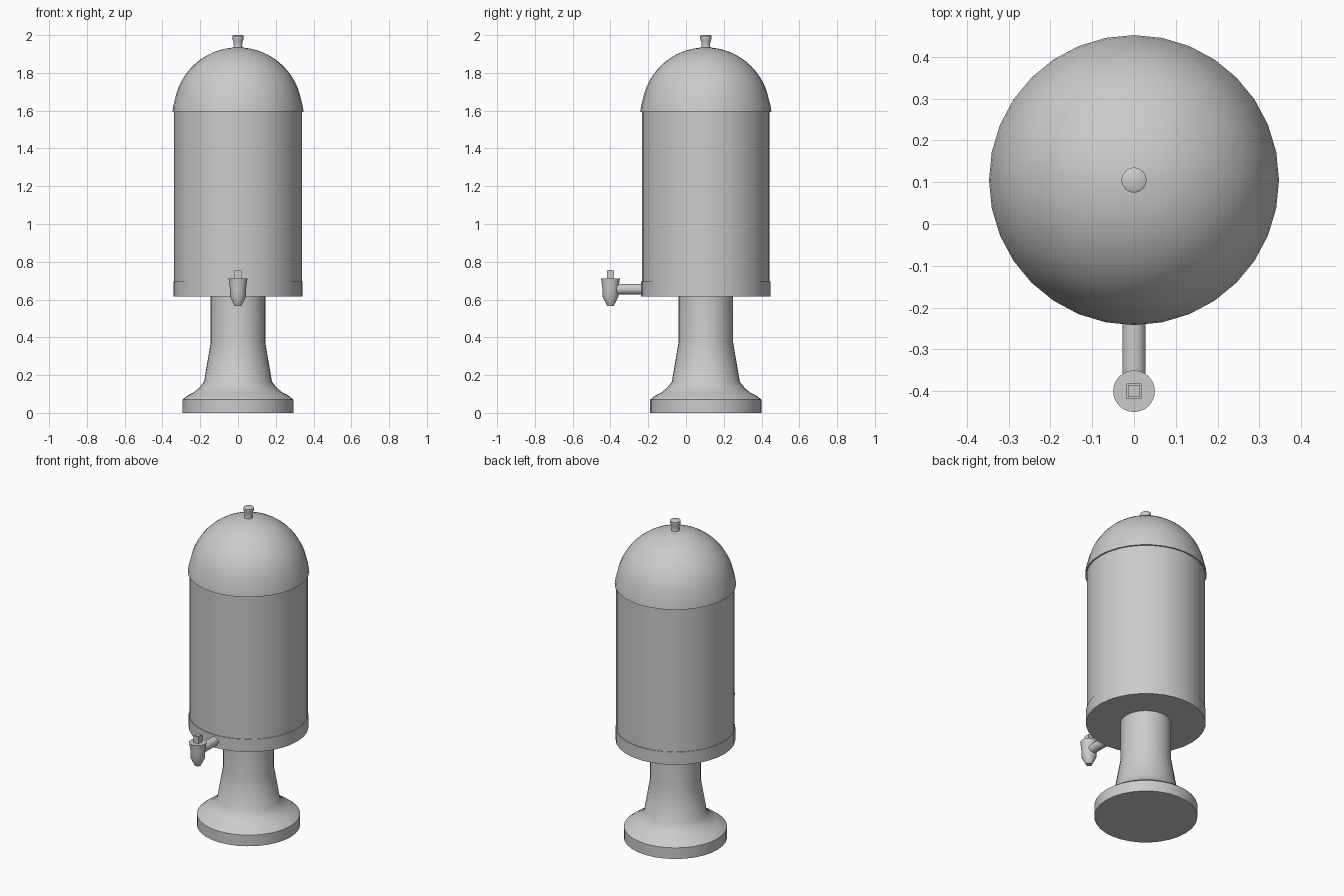
import bpy, bmesh
from math import sin, cos, pi, radians
from mathutils import Vector, Matrix

if "Cube" in bpy.data.objects:
    bpy.data.objects.remove(bpy.data.objects["Cube"])

AXIS_Y = 0.105
TAP_Y = -0.40

grey = bpy.data.materials.new("satin grey")
grey.use_nodes = True
grey.diffuse_color = (0.6, 0.6, 0.6, 1)
grey.node_tree.nodes["Principled BSDF"].inputs["Base Color"].default_value = (0.6, 0.6, 0.6, 1)


def finish(name, bm, location, angle=40):
    mesh = bpy.data.meshes.new(name)
    bmesh.ops.recalc_face_normals(bm, faces=bm.faces)
    bm.to_mesh(mesh)
    bm.free()
    mesh.materials.append(grey)
    obj = bpy.data.objects.new(name, mesh)
    obj.location = location
    bpy.context.collection.objects.link(obj)
    bpy.ops.object.select_all(action="DESELECT")
    obj.select_set(True)
    bpy.context.view_layer.objects.active = obj
    bpy.ops.object.shade_smooth_by_angle(angle=radians(angle))
    return obj


def lathe(name, profile, y, steps=32, angle=40):
    """Spin (radius, height) points around a vertical axis at depth y."""
    bm = bmesh.new()
    verts = [bm.verts.new((0, -r, z)) for r, z in profile]
    edges = [bm.edges.new(pair) for pair in zip(verts, verts[1:])]
    bmesh.ops.spin(bm, geom=verts + edges, cent=(0, 0, 0), axis=(0, 0, 1),
                   angle=2 * pi, steps=steps)
    bmesh.ops.remove_doubles(bm, verts=bm.verts, dist=1e-5)
    return finish(name, bm, (0, y, 0), angle)


# Pedestal with a flared foot
lathe("pedestal", [(0, 0), (0.295, 0), (0.295, 0.07), (0.27, 0.09), (0.235, 0.108),
                   (0.205, 0.133), (0.18, 0.165), (0.145, 0.37), (0.145, 0.62), (0, 0.62)], AXIS_Y)

# Tank collar and tank
lathe("tank_collar", [(0, 0.615), (0.342, 0.615), (0.342, 0.695), (0, 0.695)], AXIS_Y)
lathe("tank", [(0, 0.69), (0.338, 0.69), (0.338, 1.61), (0, 1.61)], AXIS_Y)

# Domed lid with a thin flared rim
dome = [(0.34 * cos(i * pi / 32), 1.595 + 0.34 * sin(i * pi / 32)) for i in range(2, 16)]
lathe("lid", [(0.33, 1.6), (0.33, 1.593), (0.347, 1.593), (0.343, 1.625)] + dome + [(0, 1.936)], AXIS_Y)

# Knob on the lid
lathe("lid_knob", [(0, 1.92), (0.026, 1.92), (0.022, 1.945), (0.024, 1.965), (0.03, 1.98),
                   (0.03, 1.996), (0.024, 2.0), (0, 2.0)], AXIS_Y, 24)

# Pipe from the collar to the tap
bm = bmesh.new()
bmesh.ops.create_cone(bm, cap_ends=True, segments=24, radius1=0.028, radius2=0.028, depth=0.2)
bmesh.ops.rotate(bm, verts=bm.verts, cent=(0, 0, 0), matrix=Matrix.Rotation(pi / 2, 3, "X"))
finish("tap_pipe", bm, (0, -0.30, 0.655))

# Tap body and nozzle
lathe("tap_body", [(0, 0.567), (0.018, 0.567), (0.042, 0.615), (0.042, 0.655), (0.05, 0.712),
                   (0, 0.712)], TAP_Y, 24)

# Square tap handle
bm = bmesh.new()
bmesh.ops.create_cube(bm, size=1)
bmesh.ops.scale(bm, verts=bm.verts, vec=Vector((0.037, 0.037, 0.056)))
top = [e for e in bm.edges if all(v.co.z > 0 for v in e.verts)]
bmesh.ops.bevel(bm, geom=top, offset=0.004, segments=2, affect="EDGES")
finish("tap_handle", bm, (0, TAP_Y, 0.729), 30)
